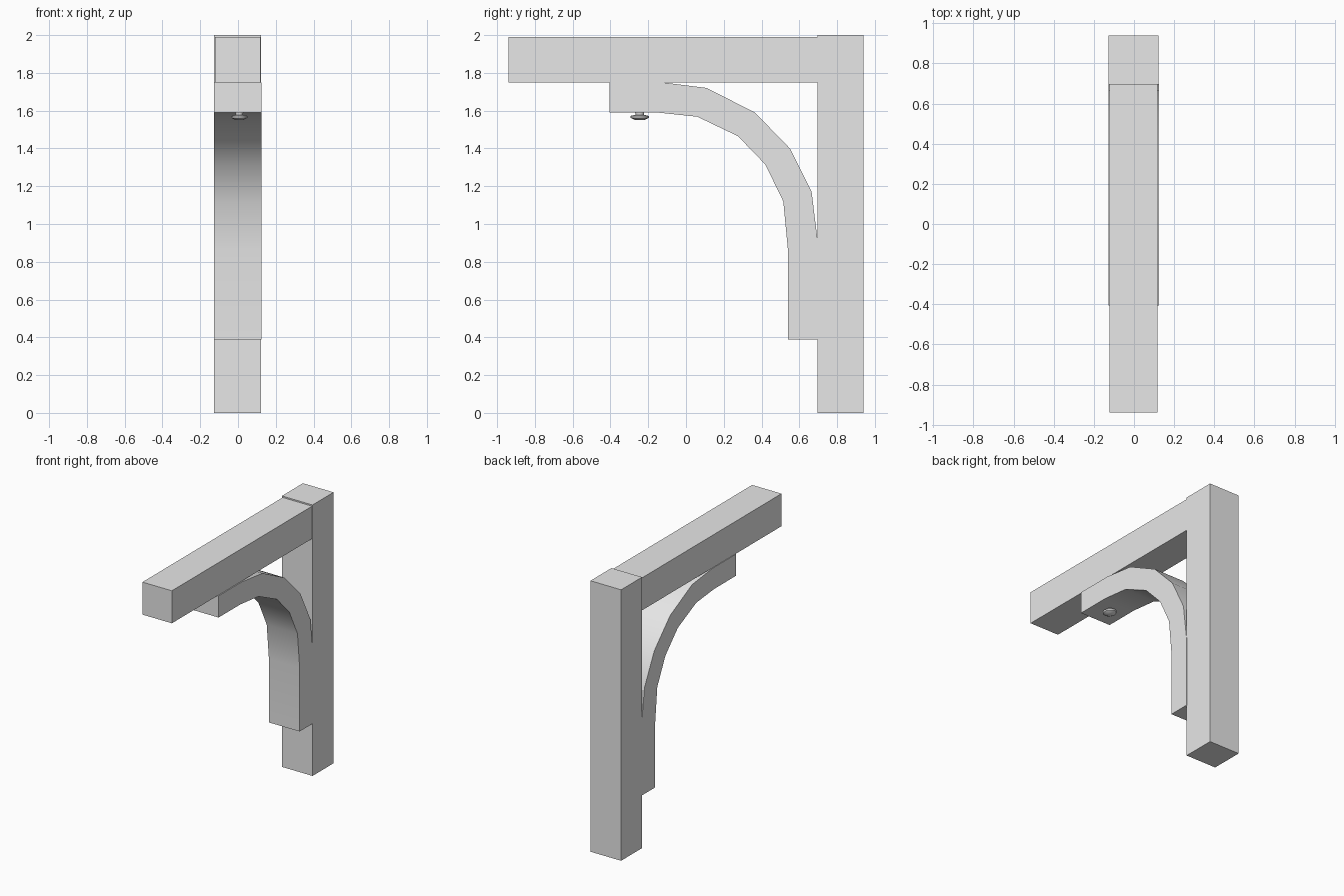
import bpy
import bmesh
import math
from mathutils import Matrix, Vector

cube = bpy.data.objects.get("Cube")
if cube:
    bpy.data.objects.remove(cube, do_unlink=True)

grey = bpy.data.materials.new("light_grey")
grey.use_nodes = True
colour = (0.8, 0.8, 0.8, 1)
grey.diffuse_color = colour
grey.node_tree.nodes["Principled BSDF"].inputs["Base Color"].default_value = colour


def finish(name, bm, smooth=False):
    bmesh.ops.recalc_face_normals(bm, faces=bm.faces)
    mesh = bpy.data.meshes.new(name)
    bm.to_mesh(mesh)
    bm.free()
    mesh.materials.append(grey)
    obj = bpy.data.objects.new(name, mesh)
    bpy.context.collection.objects.link(obj)
    if smooth:
        bpy.ops.object.select_all(action="DESELECT")
        obj.select_set(True)
        bpy.context.view_layer.objects.active = obj
        bpy.ops.object.shade_smooth_by_angle(angle=math.radians(35))
    return obj


def extrude_profile(name, points, x0, x1, smooth=False):
    """Extrude a closed (y, z) outline from x0 to x1."""
    bm = bmesh.new()
    face = bm.faces.new([bm.verts.new((x0, y, z)) for y, z in points])
    result = bmesh.ops.extrude_face_region(bm, geom=[face])
    verts = [v for v in result["geom"] if isinstance(v, bmesh.types.BMVert)]
    bmesh.ops.translate(bm, verts=verts, vec=(x1 - x0, 0, 0))
    return finish(name, bm, smooth)


def timber(name, x0, x1, y0, y1, z0, z1):
    return extrude_profile(name, [(y0, z0), (y1, z0), (y1, z1), (y0, z1)], x0, x1)


# Upright post and horizontal beam
timber("post", -0.128, 0.122, 0.695, 0.94, 0, 2)
timber("beam", -0.122, 0.118, -0.94, 0.697, 1.75, 1.99)

# Curved brace with straight ends against the post and beam
upper = [(-0.405, 1.75), (-0.13, 1.75), (0.11, 1.72), (0.365, 1.59),
         (0.55, 1.40), (0.665, 1.17), (0.697, 0.91), (0.697, 0.388)]
lower = [(0.54, 0.388), (0.54, 0.86), (0.515, 1.12), (0.42, 1.315),
         (0.275, 1.465), (0.06, 1.568), (-0.15, 1.59), (-0.405, 1.59)]
extrude_profile("curved_brace", upper + lower, -0.126, 0.125, smooth=True)

# Small turned knob under the brace
bm = bmesh.new()
outline = [(0, 1.595), (0.025, 1.595), (0.022, 1.578), (0.05, 1.572),
           (0.048, 1.562), (0.025, 1.551), (0, 1.55)]
verts = [bm.verts.new((r, 0, z)) for r, z in outline]
edges = [bm.edges.new(pair) for pair in zip(verts, verts[1:])]
bmesh.ops.spin(bm, geom=verts + edges, cent=(0, 0, 0), axis=(0, 0, 1),
               angle=math.tau, steps=12, use_merge=True)
bmesh.ops.remove_doubles(bm, verts=bm.verts, dist=0.0005)
bmesh.ops.transform(bm, verts=bm.verts,
                    matrix=Matrix.Translation(Vector((0.007, -0.245, 0)))
                    @ Matrix.Diagonal((0.88, 1, 1, 1)))
finish("knob", bm, smooth=True)
